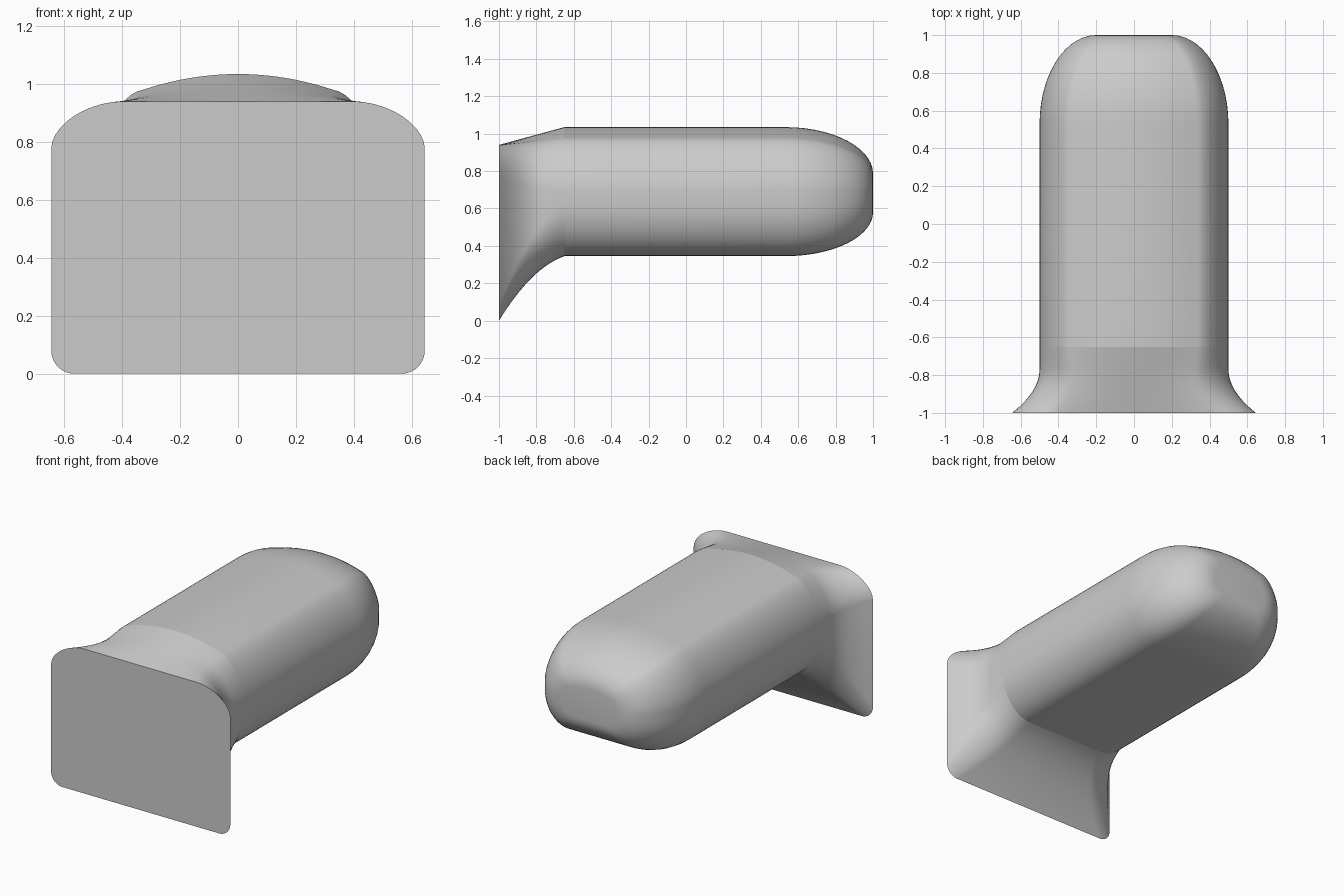
import bpy
import bmesh
import math

cube = bpy.data.objects.get("Cube")
if cube:
    bpy.data.objects.remove(cube, do_unlink=True)

grey = bpy.data.materials.new("light_grey")
grey.use_nodes = True
colour = (0.6, 0.6, 0.6, 1)
grey.diffuse_color = colour
grey.node_tree.nodes["Principled BSDF"].inputs["Base Color"].default_value = colour

STEPS = 10
CENTRE_Z = 0.68
JOIN_Y = -0.65

# Cross-section settings for the flat plate and for the long body
PLATE = dict(half=0.645, low=0.0, high=0.94, crown=0.0,
             top_rx=0.24, top_rz=0.16, top_pow=1.8, bot_rx=0.08, bot_rz=0.08)
BODY = dict(half=0.5, low=0.345, high=0.98, crown=0.055,
            top_rx=0.17, top_rz=0.28, top_pow=1.6, bot_rx=0.22, bot_rz=0.28)


def section(s):
    """Closed outline: crowned top, rounded corners, flat bottom."""
    half = []
    flat = s["half"] - s["top_rx"]
    for i in range(STEPS):
        u = i / STEPS
        half.append((flat * u, s["high"] + s["crown"] * (1 - u * u)))
    for i in range(STEPS + 1):
        a = math.pi / 2 * i / STEPS
        p = 2 / s["top_pow"]
        half.append((flat + s["top_rx"] * max(0, math.sin(a)) ** p,
                     s["high"] - s["top_rz"] * (1 - max(0, math.cos(a)) ** p)))
    for i in range(STEPS + 1):
        a = math.pi / 2 * i / STEPS
        half.append((s["half"] - s["bot_rx"] * (1 - math.cos(a)),
                     s["low"] + s["bot_rz"] * (1 - math.sin(a))))
    half.append((0, s["low"]))
    return half + [(-x, z) for x, z in reversed(half[1:-1])]


def loft(name, rings, cap_first=False, cap_last=False):
    """Skin a list of (y, outline) rings into one smooth object."""
    bm = bmesh.new()
    loops = [[bm.verts.new((x, y, z)) for x, z in pts] for y, pts in rings]
    for a, b in zip(loops, loops[1:]):
        for i in range(len(a)):
            j = (i + 1) % len(a)
            bm.faces.new((a[i], a[j], b[j], b[i]))
    if cap_first:
        bm.faces.new(loops[0])
    if cap_last:
        bm.faces.new(loops[-1])
    bmesh.ops.recalc_face_normals(bm, faces=bm.faces)
    # Open shells: make sure the skin faces outward
    probe = max(bm.faces, key=lambda f: f.calc_center_median().x)
    if probe.normal.x < 0:
        bmesh.ops.reverse_faces(bm, faces=bm.faces)
    mesh = bpy.data.meshes.new(name)
    bm.to_mesh(mesh)
    bm.free()
    mesh.materials.append(grey)
    obj = bpy.data.objects.new(name, mesh)
    bpy.context.collection.objects.link(obj)
    bpy.ops.object.select_all(action="DESELECT")
    obj.select_set(True)
    bpy.context.view_layer.objects.active = obj
    bpy.ops.object.shade_smooth_by_angle(angle=math.radians(35))


# Flared mount: sides and underside sweep in, the top rises straight
flare = []
for i in range(17):
    t = i / 16
    under = 1.65 * t - 0.65 * t * t
    side = 1 - (1 - min(1, t / 0.66)) ** 2
    ease = {"half": side, "high": t, "crown": t}
    mix = {k: PLATE[k] + (BODY[k] - PLATE[k]) * ease.get(k, under) for k in PLATE}
    flare.append((-1 + t * (1 + JOIN_Y), section(mix)))
loft("flared_mount", flare, cap_first=True)

# Long body with a domed end and a small flat tip
outline = section(BODY)
body = [(JOIN_Y, outline)]
for i in range(15):
    a = math.pi / 2 * i / 14
    sx = 0.4 + 0.6 * math.cos(a)
    sz = 0.3 + 0.7 * math.cos(a)
    body.append((0.53 + 0.47 * math.sin(a),
                 [(x * sx, CENTRE_Z + (z - CENTRE_Z) * sz) for x, z in outline]))
loft("rounded_body", body, cap_last=True)
